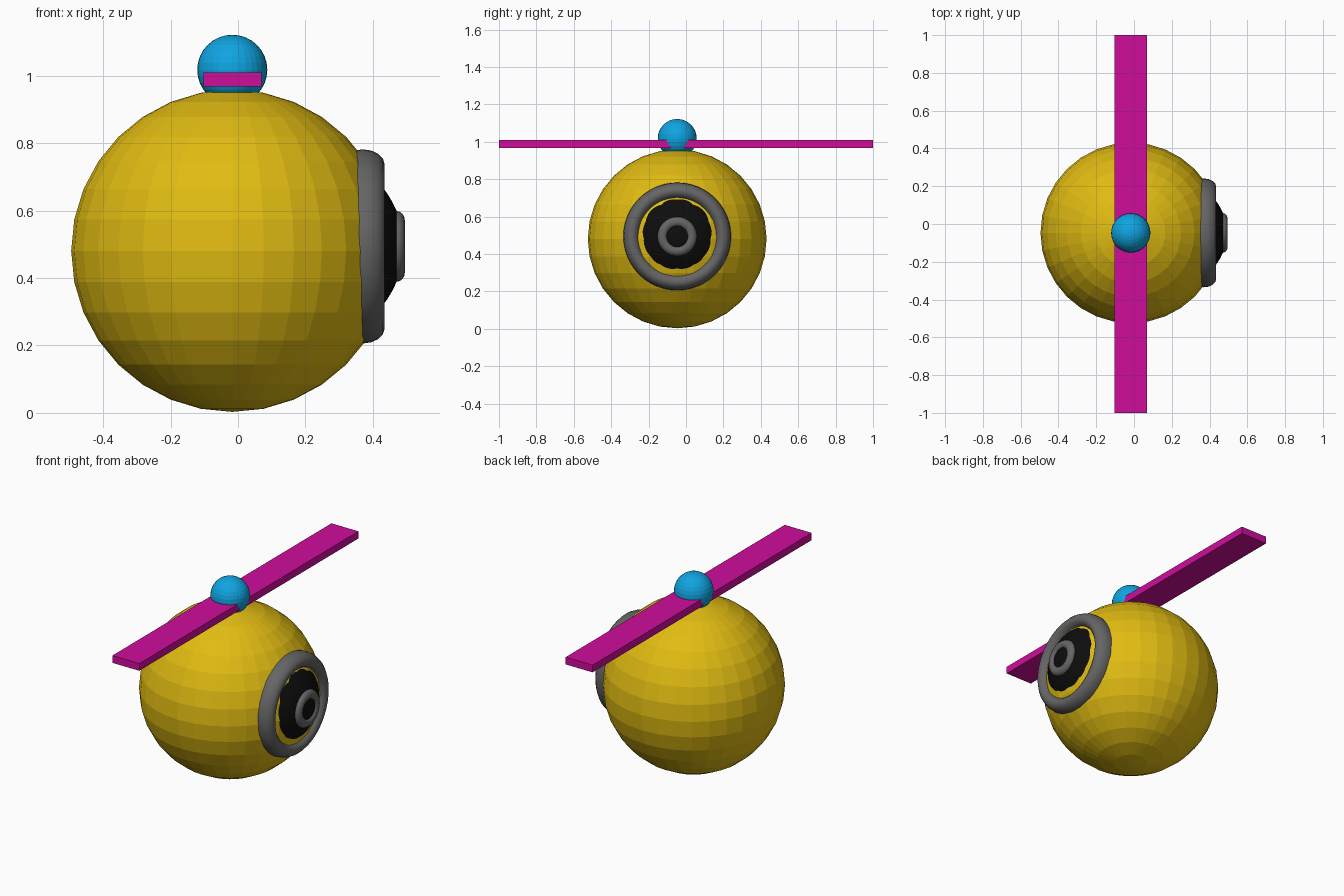
import bpy
import bmesh
from math import cos, sin, pi, radians
from mathutils import Matrix

cube = bpy.data.objects.get("Cube")
if cube:
    bpy.data.objects.remove(cube, do_unlink=True)

CX, CY = -0.017, -0.047      # common vertical axis
EYE_Z = 0.494                # height of the eye axis


def material(name, rgb):
    mat = bpy.data.materials.new(name)
    mat.use_nodes = True
    color = (*rgb, 1.0)
    mat.diffuse_color = color
    mat.node_tree.nodes["Principled BSDF"].inputs["Base Color"].default_value = color
    return mat


yellow = material("yellow", (0.75, 0.5, 0.006))
blue = material("blue", (0.005, 0.37, 0.75))
magenta = material("magenta", (0.62, 0.004, 0.33))
grey = material("grey", (0.13, 0.13, 0.13))
black = material("black", (0.004, 0.004, 0.004))


def finish(name, bm, mat, location, smooth=False):
    bmesh.ops.recalc_face_normals(bm, faces=bm.faces)
    mesh = bpy.data.meshes.new(name)
    bm.to_mesh(mesh)
    bm.free()
    mesh.materials.append(mat)
    mesh.polygons.foreach_set("use_smooth", [smooth] * len(mesh.polygons))
    obj = bpy.data.objects.new(name, mesh)
    obj.location = location
    bpy.context.collection.objects.link(obj)
    return obj


def ball(name, radius, mat, location):
    bm = bmesh.new()
    bmesh.ops.create_uvsphere(bm, u_segments=32, v_segments=16, radius=radius)
    return finish(name, bm, mat, location)


def ring(name, major, minor, half_depth, mat, location):
    """Ring around the x axis with an elliptical cross-section."""
    bm = bmesh.new()
    steps = 16
    loop = []
    for i in range(steps):
        a = 2 * pi * i / steps
        loop.append(bm.verts.new((half_depth * cos(a), 0, major + minor * sin(a))))
    edges = [bm.edges.new((loop[i], loop[i - 1])) for i in range(steps)]
    bmesh.ops.spin(bm, geom=loop + edges, cent=(0, 0, 0), axis=(1, 0, 0),
                   angle=2 * pi, steps=48, use_merge=True)
    bmesh.ops.remove_doubles(bm, verts=bm.verts, dist=0.0001)
    return finish(name, bm, mat, location, True)


# Round body and rotor hub
ball("body", 0.478, yellow, (CX, CY, 0.481))
ball("rotor_hub", 0.104, blue, (CX, CY, 1.018))

# Long flat rotor blade
bm = bmesh.new()
bmesh.ops.create_cube(bm, size=1, matrix=Matrix.Diagonal((0.172, 2.0, 0.042, 1)))
finish("rotor_blade", bm, magenta, (CX, 0, 0.989))

# Eye on the left side: outer rim, domed lens, pupil rim
ring("eye_rim", 0.244, 0.044, 0.065, grey, (0.37, CY, EYE_Z))
bm = bmesh.new()
bmesh.ops.create_uvsphere(bm, u_segments=48, v_segments=32, radius=0.28)
bmesh.ops.rotate(bm, verts=bm.verts, matrix=Matrix.Rotation(radians(90), 3, 'Y'))
bmesh.ops.bisect_plane(bm, geom=bm.verts[:] + bm.edges[:] + bm.faces[:],
                       plane_co=(0.15, 0, 0), plane_no=(1, 0, 0), clear_inner=True)
finish("eye_lens", bm, black, (0.211, CY, EYE_Z), True)
ring("pupil_rim", 0.078, 0.027, 0.025, grey, (0.47, CY, EYE_Z))
